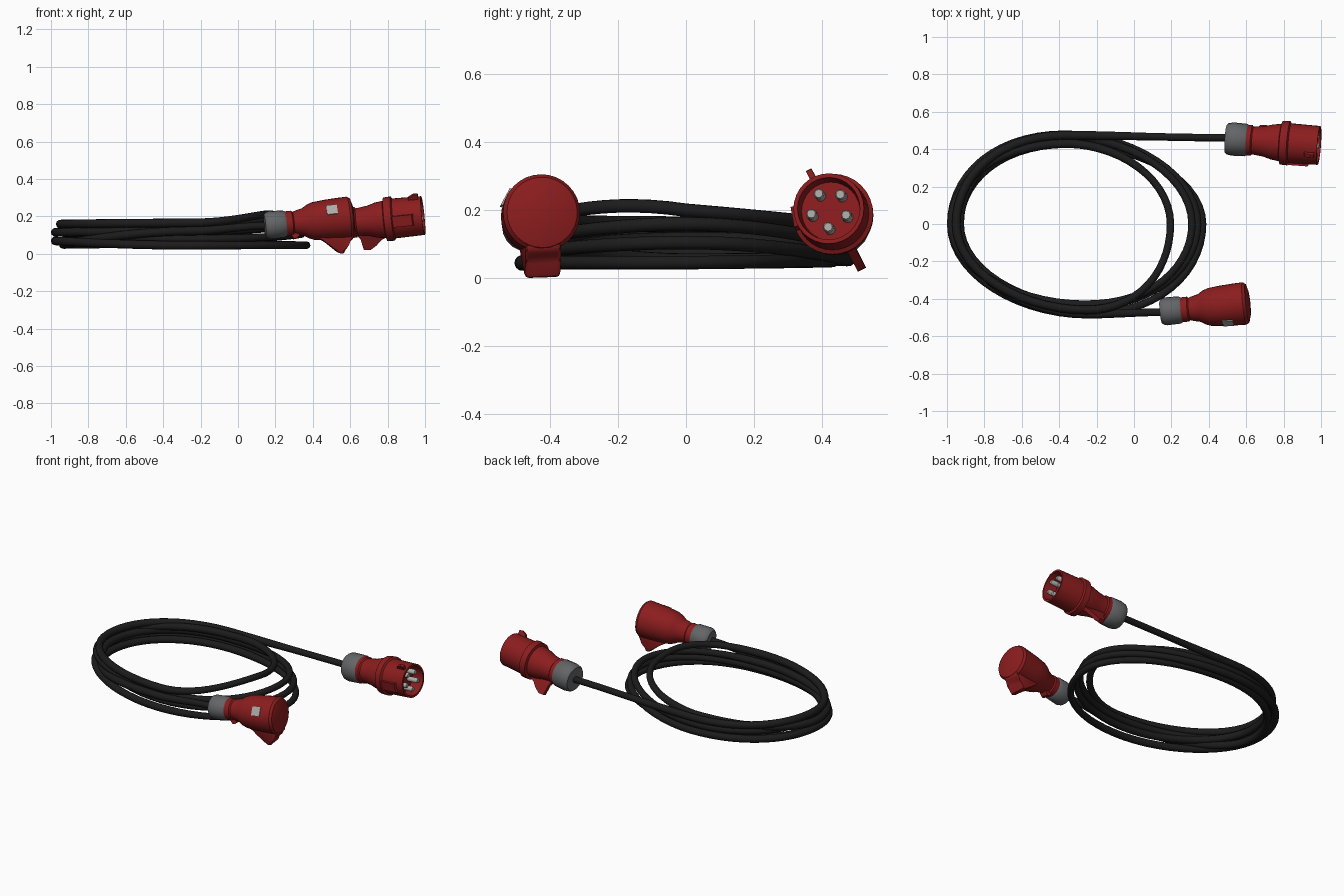
import bpy, bmesh, math
from mathutils import Vector, Matrix

if "Cube" in bpy.data.objects:
    bpy.data.objects.remove(bpy.data.objects["Cube"])


def material(name, rgb):
    m = bpy.data.materials.new(name)
    m.diffuse_color = (*rgb, 1)
    m.use_nodes = True
    m.node_tree.nodes["Principled BSDF"].inputs["Base Color"].default_value = m.diffuse_color
    return m


BLACK = material("black rubber", (0.0115, 0.0115, 0.0115))
RED = material("red plastic", (0.26, 0.012, 0.013))
GREY = material("grey plastic", (0.125, 0.13, 0.135))
LIGHT = material("light grey", (0.42, 0.41, 0.39))


def frame(origin, direction):
    """Matrix with local x along the connector axis, z roughly up."""
    x = Vector(direction).normalized()
    y = Vector((0, 0, 1)).cross(x).normalized()
    z = x.cross(y)
    m = Matrix((x, y, z)).transposed().to_4x4()
    m.translation = Vector(origin)
    return m


def finish(name, bm, mat, matrix, bevel=0):
    if bevel:
        bmesh.ops.bevel(bm, geom=bm.edges[:], offset=bevel, segments=2,
                        affect='EDGES', profile=0.5)
    bmesh.ops.recalc_face_normals(bm, faces=bm.faces[:])
    bm.transform(matrix)
    me = bpy.data.meshes.new(name)
    bm.to_mesh(me)
    bm.free()
    ob = bpy.data.objects.new(name, me)
    bpy.context.collection.objects.link(ob)
    me.materials.append(mat)
    bpy.ops.object.select_all(action='DESELECT')
    bpy.context.view_layer.objects.active = ob
    ob.select_set(True)
    bpy.ops.object.shade_smooth_by_angle(angle=math.radians(35))
    return ob


def lathe(name, profile, mat, matrix, sides=28, offset=(0, 0)):
    """Turn a (distance along axis, radius) profile around local x."""
    bm = bmesh.new()
    rings = []
    for t, r in profile:
        rings.append([bm.verts.new((t, offset[0] + r * math.cos(2 * math.pi * i / sides),
                                    offset[1] + r * math.sin(2 * math.pi * i / sides)))
                      for i in range(sides)])
    for a, b in zip(rings, rings[1:]):
        for i in range(sides):
            j = (i + 1) % sides
            bm.faces.new((a[i], a[j], b[j], b[i]))
    bm.faces.new(rings[0])
    bm.faces.new(rings[-1])
    return finish(name, bm, mat, matrix)


def fin(name, outline, angle, width, mat, matrix, bevel=0):
    """Extrude an (along axis, radial) outline; angle is measured from local y."""
    a = math.radians(angle)
    u, w = Vector((0, math.cos(a), math.sin(a))), Vector((0, -math.sin(a), math.cos(a)))
    bm = bmesh.new()
    s0, s1 = [[bm.verts.new(Vector((t, 0, 0)) + u * r + w * k * width / 2)
               for t, r in outline] for k in (-1, 1)]
    bm.faces.new(s0)
    bm.faces.new(s1[::-1])
    n = len(outline)
    for i in range(n):
        j = (i + 1) % n
        bm.faces.new((s0[i], s0[j], s1[j], s1[i]))
    return finish(name, bm, mat, matrix, bevel)


# Cable: (semi-axis, height) at each top, left, bottom, right of the coil
keys = [(.474, .142), (.640, .159), (.460, .165), (.505, .200),
        (.430, .142), (.667, .115), (.432, .120), (.62, .160),
        (.465, .100), (.622, .113), (.440, .078), (.650, .105),
        (.477, .058), (.667, .069), (.482, .045), (.677, .046),
        (.430, .055), (.624, .050), (.482, .122)]
CX = -0.31
plug_start, socket_start = Vector((.50, .461, .155)), Vector((.15, -.472, .15))
smooth = lambda f: f * f * (3 - 2 * f)


def skew(y):
    return -0.26 * y * abs(y)


def lead(a, b, steps=10):
    out = []
    for i in range(steps):
        f = i / steps
        s = smooth(f)
        out.append(Vector((a.x + (b.x - a.x) * f, a.y + (b.y - a.y) * s, a.z + (b.z - a.z) * s)))
    return out


top0, bottom4 = keys[0], keys[-1]
path = lead(plug_start, Vector((CX + skew(top0[0]), top0[0], top0[1])))
STEPS = 14
for q in range(len(keys) - 1):
    for i in range(STEPS):
        f = i / STEPS
        th = math.pi / 2 * (1 + q + f)
        odd, even = (q, q + 1) if q % 2 else (q + 1, q)
        z = keys[q][1] + (keys[q + 1][1] - keys[q][1]) * (f if q == 3 else smooth(f))
        if q == 2:                            # top strand arches up at the front right
            z += .035 * math.sin(math.pi * f) * f
        y = keys[even][0] * math.sin(th)
        path.append(Vector((CX + keys[odd][0] * math.cos(th) + skew(y), y, z)))
path += lead(Vector((CX + skew(-bottom4[0]), -bottom4[0], bottom4[1])), socket_start)
path.append(socket_start)

curve = bpy.data.curves.new("cable_path", 'CURVE')
curve.dimensions = '3D'
curve.bevel_depth = 0.0232
curve.bevel_resolution = 4
curve.use_fill_caps = True
spline = curve.splines.new('POLY')
spline.points.add(len(path) - 1)
for p, co in zip(spline.points, path):
    p.co = (*co, 1)
    p.radius = 1 - .14 * min(1, max(0, (co.x + .2) / .3))   # slimmer where it leaves the bundle
tmp = bpy.data.objects.new("cable_path", curve)
bpy.context.collection.objects.link(tmp)
bpy.context.view_layer.update()
mesh = bpy.data.meshes.new_from_object(tmp.evaluated_get(bpy.context.evaluated_depsgraph_get()))
bpy.data.objects.remove(tmp)
bm = bmesh.new()
bm.from_mesh(mesh)
finish("coiled_cable", bm, BLACK, Matrix())

# Plug with open sleeve and five pins
P = frame((.49, .457, .155), (.5, -.037, .05))
lathe("plug_gland_nut", [(0, .03), (.002, .076), (.012, .084), (.04, .089), (.11, .087),
                         (.122, .078), (.122, .03)], GREY, P, 20)
lathe("plug_body", [(.115, .04), (.115, .082), (.14, .082), (.147, .074), (.165, .076),
                    (.21, .082), (.25, .094), (.295, .100), (.30, .117), (.34, .119),
                    (.347, .107), (.503, .104), (.503, .092), (.425, .086), (.425, .02)],
      RED, P, 32)
for i in range(5):
    a = math.radians(72 * i + 52)
    lathe(f"pin_{i + 1}", [(.42, .016), (.488, .016), (.498, .012)], LIGHT, P, 12,
          (.054 * math.cos(a), .054 * math.sin(a)))
fin("plug_top_catch", [(.43, .095), (.44, .120), (.47, .134), (.49, .130), (.49, .095)],
    118, .018, RED, P)
fin("plug_lower_latch", [(.13, .06), (.155, .10), (.165, .165), (.20, .168), (.235, .145),
                         (.265, .115), (.30, .10), (.30, .06)], -63, .026, RED, P)
fin("plug_key_rib", [(.345, .09), (.345, .113), (.45, .113), (.465, .09)], 190, .06, RED, P)

# Socket with closed lid
S = frame((.14, -.470, .15), (.48, .048, .045))
lathe("socket_gland_nut", [(0, .025), (.003, .060), (.012, .069), (.03, .075), (.105, .073),
                           (.117, .066), (.117, .03)], GREY, S, 20)
lathe("socket_body", [(.11, .04), (.11, .066), (.15, .067), (.157, .060), (.175, .066),
                      (.21, .074), (.235, .090), (.265, .101), (.33, .108), (.40, .112),
                      (.455, .114), (.470, .104), (.480, .07), (.485, .02)],
      RED, S, 32)
fin("lid_hinge", [(.26, .04), (.27, .085), (.32, .120), (.385, .183), (.41, .188),
                  (.43, .135), (.468, .112), (.472, .04)], -88, .105, RED, S, .012)
fin("socket_neck_lip", [(.13, .05), (.15, .085), (.165, .085), (.20, .05)], -95, .05, RED, S)
fin("socket_label_plate", [(.333, .1060), (.333, .1115), (.390, .1145), (.390, .1080)], 151, .056,
    LIGHT, S)
